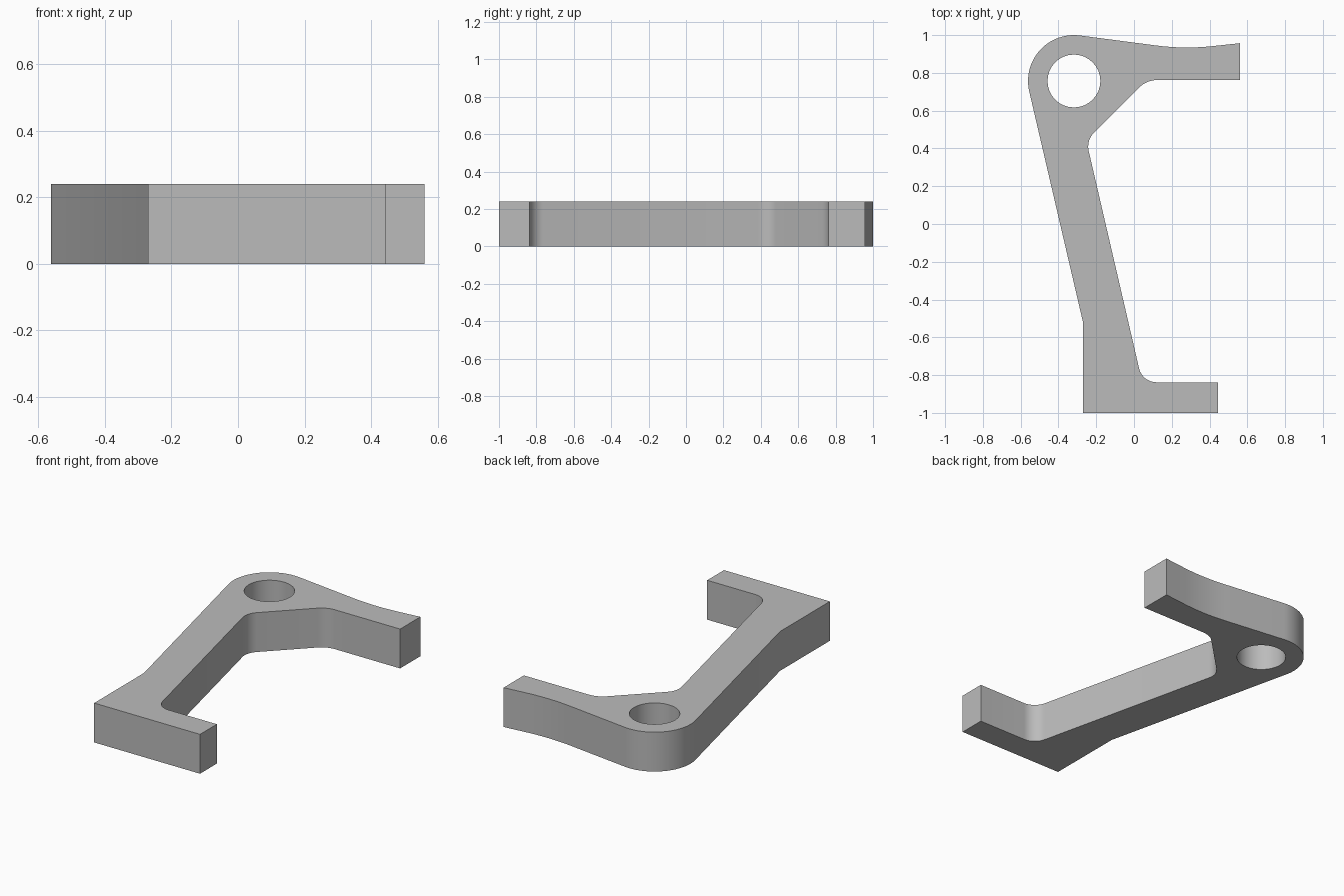
import bpy, bmesh, math
from mathutils import Vector

cube = bpy.data.objects.get("Cube")
if cube:
    bpy.data.objects.remove(cube, do_unlink=True)

THICKNESS = 0.24
BOSS = Vector((-0.318, 0.757))
BOSS_RADIUS = 0.243
HOLE_RADIUS = 0.14


def arc(center, radius, start, end, steps):
    """Points along an arc, angles in degrees."""
    result = []
    for i in range(steps + 1):
        a = math.radians(start + (end - start) * i / steps)
        result.append(center + radius * Vector((math.cos(a), math.sin(a))))
    return result


def fillet(before, corner, after, setback, steps=8):
    """Circular rounding of a corner, starting setback away from it."""
    corner = Vector(corner)
    u = (Vector(before) - corner).normalized()
    v = (Vector(after) - corner).normalized()
    half = u.angle(v) / 2
    radius = setback * math.tan(half)
    center = corner + (u + v).normalized() * setback / math.cos(half)
    a, b = corner + u * setback - center, corner + v * setback - center
    start = math.atan2(a.y, a.x)
    sweep = (math.atan2(b.y, b.x) - start + math.pi) % math.tau - math.pi
    return arc(center, radius, math.degrees(start), math.degrees(start + sweep), steps)


# Key corners of the bracket outline
boss_arc = arc(BOSS, BOSS_RADIUS, 82.5, 193.1, 20)
heel_bend, heel = Vector((-0.27, -0.52)), Vector((-0.27, -1))
toe_front, toe_back = Vector((0.444, -1)), Vector((0.444, -0.838))
foot_inner, leg_inner, arm_inner = (0.044, -0.838), (-0.253, 0.443), (0.067, 0.762)
arm_front, arm_back = Vector((0.56, 0.762)), Vector((0.56, 0.957))
arm_dip = (0.265, 0.9256)

outline = boss_arc + [heel_bend, heel, toe_front, toe_back]
outline += fillet(toe_back, foot_inner, leg_inner, 0.075)
outline += fillet(foot_inner, leg_inner, arm_inner, 0.058)
outline += fillet(leg_inner, arm_inner, arm_front, 0.055)
outline += [arm_front, arm_back]
outline += fillet(arm_back, arm_dip, boss_arc[0], 0.15)
hole = arc(BOSS, HOLE_RADIUS, 0, 360, 32)[:-1]

# Flat plate with a hole, extruded upward
bm = bmesh.new()
for loop in (outline, hole):
    verts = [bm.verts.new((p.x, p.y, 0)) for p in loop]
    for i, v in enumerate(verts):
        bm.edges.new((v, verts[(i + 1) % len(verts)]))
bmesh.ops.triangle_fill(bm, edges=bm.edges[:], use_beauty=True, use_dissolve=False)
extruded = bmesh.ops.extrude_face_region(bm, geom=bm.faces[:], use_keep_orig=True)
top = [g for g in extruded["geom"] if isinstance(g, bmesh.types.BMVert)]
bmesh.ops.translate(bm, verts=top, vec=(0, 0, THICKNESS))
bmesh.ops.recalc_face_normals(bm, faces=bm.faces[:])
mesh = bpy.data.meshes.new("bracket")
bm.to_mesh(mesh)
bm.free()

# Single grey finish
grey = bpy.data.materials.new("plain grey")
grey.use_nodes = True
colour = (0.5, 0.5, 0.5, 1)
grey.diffuse_color = colour
grey.node_tree.nodes["Principled BSDF"].inputs["Base Color"].default_value = colour
mesh.materials.append(grey)

bracket = bpy.data.objects.new("bracket", mesh)
bpy.context.collection.objects.link(bracket)
bpy.ops.object.select_all(action="DESELECT")
bracket.select_set(True)
bpy.context.view_layer.objects.active = bracket
bpy.ops.object.shade_smooth_by_angle(angle=math.radians(30))
